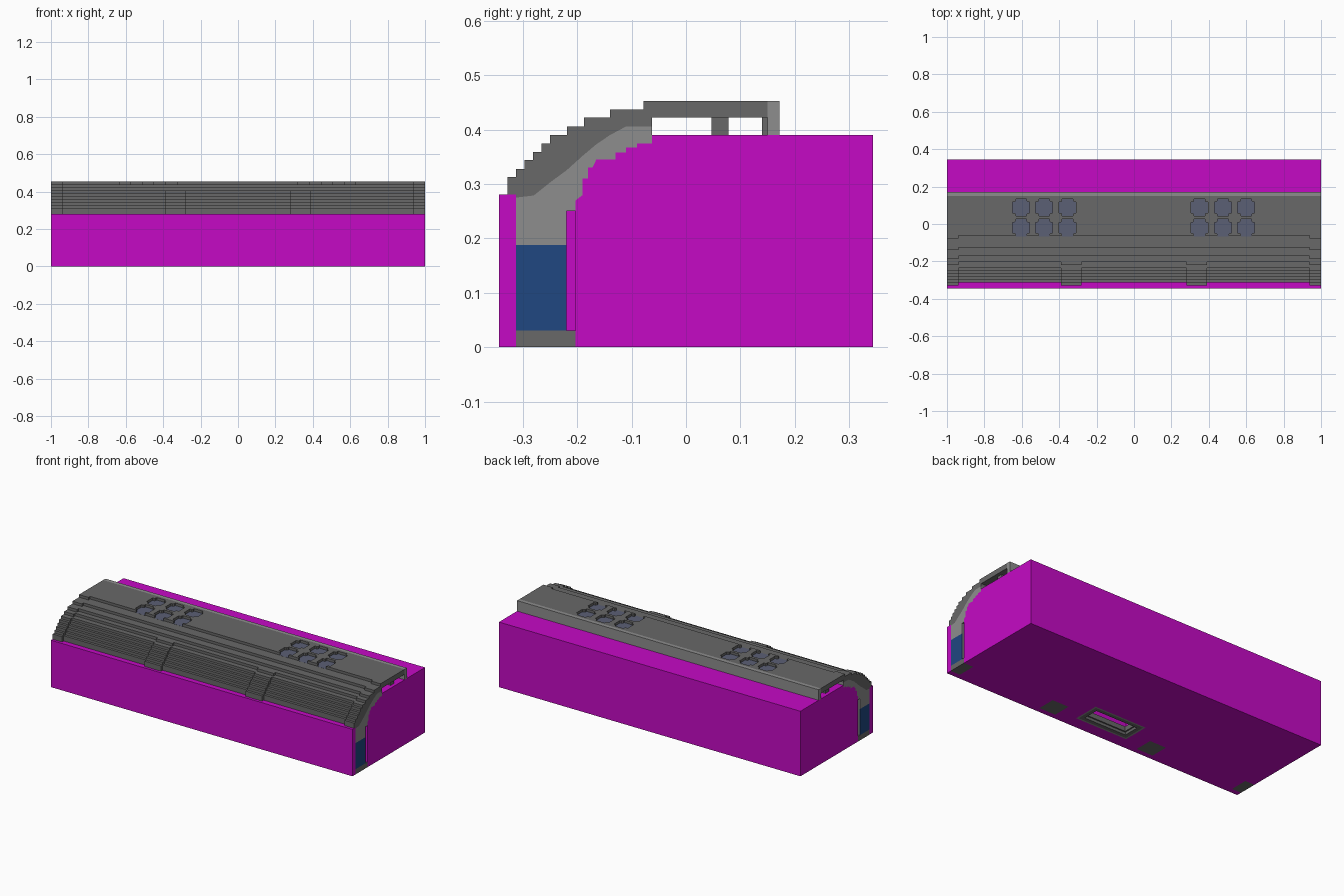
import bpy, bmesh

cube = bpy.data.objects.get("Cube")
if cube:
    bpy.data.objects.remove(cube, do_unlink=True)


def material(name, rgb):
    m = bpy.data.materials.new(name)
    m.use_nodes = True
    m.diffuse_color = (*rgb, 1)
    b = m.node_tree.nodes["Principled BSDF"]
    b.inputs["Base Color"].default_value = (*rgb, 1)
    b.inputs["Roughness"].default_value = 0.8
    return m


MAGENTA = material("magenta", (0.56, 0.003, 0.56))
DARK = material("dark grey", (0.138, 0.138, 0.138))
LIGHT = material("light grey", (0.27, 0.27, 0.27))
BLUE = material("navy blue", (0.014, 0.063, 0.22))
SLATE = material("slate blue", (0.105, 0.115, 0.178))


def finish(name, bm, mat):
    bmesh.ops.recalc_face_normals(bm, faces=bm.faces)
    me = bpy.data.meshes.new(name)
    bm.to_mesh(me)
    bm.free()
    me.materials.append(mat)
    ob = bpy.data.objects.new(name, me)
    bpy.context.collection.objects.link(ob)
    return ob


def add_prism(bm, pts, a, b, axis):
    """Extrude a 2D outline from a to b along x (outline is y,z) or z (outline is x,y)."""
    def place(p, t):
        return (t, *p) if axis == "x" else (*p, t)
    lo = [bm.verts.new(place(p, a)) for p in pts]
    hi = [bm.verts.new(place(p, b)) for p in pts]
    bm.faces.new(lo)
    bm.faces.new(hi)
    n = len(pts)
    for i in range(n):
        j = (i + 1) % n
        bm.faces.new((lo[i], lo[j], hi[j], hi[i]))


def prisms(name, pts, spans, mat, axis="x"):
    bm = bmesh.new()
    for a, b in spans:
        add_prism(bm, pts, a, b, axis)
    return finish(name, bm, mat)


def rect(a0, b0, a1, b1):
    return [(a0, b0), (a1, b0), (a1, b1), (a0, b1)]


def box(name, lo, hi, mat):
    return prisms(name, rect(lo[0], lo[1], hi[0], hi[1]), [(lo[2], hi[2])], mat, "z")


def cut(ob, cutter):
    mod = ob.modifiers.new("cut", "BOOLEAN")
    mod.operation = "DIFFERENCE"
    mod.solver = "EXACT"
    mod.object = cutter
    bpy.context.view_layer.objects.active = ob
    bpy.ops.object.modifier_apply(modifier=mod.name)


V = 1 / 64                     # step size
E = 0.9375                     # inner edge of the end ribs
R0, R1 = 0.281, 0.39           # middle rib span
ENDS = [(-1, -E), (E, 1)]
MIDS = [(-R1, -R0), (R0, R1)]

# Main body with a stepped front shoulder
shoulder = [(-0.0625, 0.39), (-0.0625, 0.375), (-0.09, 0.375), (-0.09, 0.367),
            (-0.11, 0.367), (-0.11, 0.358), (-0.13, 0.358), (-0.13, 0.345),
            (-0.165, 0.345), (-0.172, 0.33), (-0.18, 0.33), (-0.18, 0.31),
            (-0.19, 0.31), (-0.19, 0.28), (-0.203, 0.27), (-0.203, 0.25)]
body = prisms("body", [(-0.203, 0), (0.344, 0), (0.344, 0.39)] + shoulder,
              [(-1, 1)], MAGENTA)
box("front_panel", (-1, -0.344, 0), (1, -0.3125, 0.281), MAGENTA)

# Filling between the front panel and body
fill = box("centre_fill", (-R0, -0.3125, 0), (R0, -0.203, 0.25), MAGENTA)
prisms("side_fill", rect(-0.3125, 0, -0.203, 0.25), [(-E, -R1), (R1, E)], MAGENTA)
prisms("rib_fill", rect(-0.3125, 0.031, -0.203, 0.25), MIDS, MAGENTA)

# Feet, end columns and their blue panels
prisms("feet", rect(-0.3125, 0, -0.203, 0.031), ENDS + MIDS, DARK)
prisms("end_columns", rect(-0.3125, 0.031, -0.22, 0.25),
       [(-0.996, -E), (E, 0.996)], LIGHT)
prisms("blue_panels", rect(-0.3125, 0.031, -0.22, 0.1875),
       [(-1, -0.996), (0.996, 1)], BLUE)
prisms("column_caps", rect(-0.3125, 0.1875, -0.22, 0.25),
       [(-1, -0.996), (0.996, 1)], LIGHT)

# Curved inner liner
seam = [(-0.0625, 0.406), (-0.11, 0.406), (-0.14, 0.39), (-0.165, 0.373),
        (-0.19, 0.352), (-0.22, 0.325), (-0.25, 0.303), (-0.28, 0.279),
        (-0.3125, 0.275)]
prisms("liner", [(-0.3125, 0.25)] + shoulder[::-1] + seam, [(-1, 1)], LIGHT)

# Stepped shell: front edge of each step and its top height
STEPS = [(-0.328, 0.3125), (-0.3125, 0.328), (-0.297, 0.344), (-0.281, 0.359),
         (-0.266, 0.375), (-0.25, 0.39), (-0.219, 0.406), (-0.1875, 0.422),
         (-0.14, 0.4375), (-0.078, 0.453)]


def stairs(steps, shift, start):
    out, z = [], start
    for y, top in steps:
        out += [(y + shift, z), (y + shift, top)]
        z = top
    return out


slab = [(0.15, 0.453), (0.15, 0.422), (-0.0625, 0.422)]
shell = prisms("shell", slab + seam + stairs(STEPS, V, 0.281), [(-E, E)], DARK)
prisms("end_ribs", slab + seam + [(-0.3125, 0.281)] + stairs(STEPS, 0, 0.281),
       ENDS, DARK)
prisms("middle_ribs", stairs(STEPS[:7], 0, 0.281) +
       [(-0.203, 0.406), (-0.203, 0.375), (-0.29, 0.295), (-0.3, 0.281)], MIDS, DARK)

# Raised slab supports
box("back_lip", (-1, 0.15, 0.39), (1, 0.172, 0.453), LIGHT)
box("lip_strip", (-E, 0.14, 0.39), (E, 0.15, 0.422), DARK)
prisms("slab_posts", rect(0.047, 0.39, 0.078, 0.422),
       [(-0.98, -0.95), (-R1, -R0), (R0, R1), (0.95, 0.98)], DARK)


# Round recesses in the slab with slate floors
def dots(name, z0, z1, mat):
    bm = bmesh.new()
    a, b = 0.0455, 0.029
    plus = [(-b, -a), (b, -a), (b, -b - 0.006), (b + 0.006, -b), (a, -b), (a, b),
            (b + 0.006, b), (b, b + 0.006), (b, a), (-b, a), (-b, b + 0.006),
            (-b - 0.006, b), (-a, b), (-a, -b), (-b - 0.006, -b), (-b, -b - 0.006)]
    for cx in (-0.603, -0.48, -0.355, 0.35, 0.475, 0.6):
        for cy in (-0.02, 0.088):
            add_prism(bm, [(x + cx, y + cy) for x, y in plus], z0, z1, "z")
    return finish(name, bm, mat)


cutter = dots("dot_cutter", 0.434, 0.47, SLATE)
cut(shell, cutter)
bpy.data.objects.remove(cutter, do_unlink=True)
dots("dot_floors", 0.43, 0.438, SLATE)

# Framed socket in the underside
CY, HX, HY = -0.19, 0.172, 0.08
cutter = box("socket_cutter", (-HX, CY - HY, -0.1), (HX, CY + HY, 0.12), MAGENTA)
for ob in (body, fill):
    cut(ob, cutter)
bpy.data.objects.remove(cutter, do_unlink=True)


def frame(name, inset, width, z0, z1, mat):
    bm = bmesh.new()
    x, y = HX - inset, HY - inset
    for s in (-1, 1):
        add_prism(bm, rect(-x, CY + s * y - (width if s > 0 else 0),
                           x, CY + s * y + (0 if s > 0 else width)), z0, z1, "z")
        x0, x1 = sorted((s * x, s * (x - width)))
        add_prism(bm, rect(x0, CY - y + width, x1, CY + y - width), z0, z1, "z")
    finish(name, bm, mat)


frame("socket_rim", 0, 0.01, 0, 0.02, LIGHT)
frame("socket_frame", 0.01, 0.022, 0.0, 0.016, DARK)
frame("socket_ledge", 0.022, 0.018, 0.016, 0.045, DARK)
